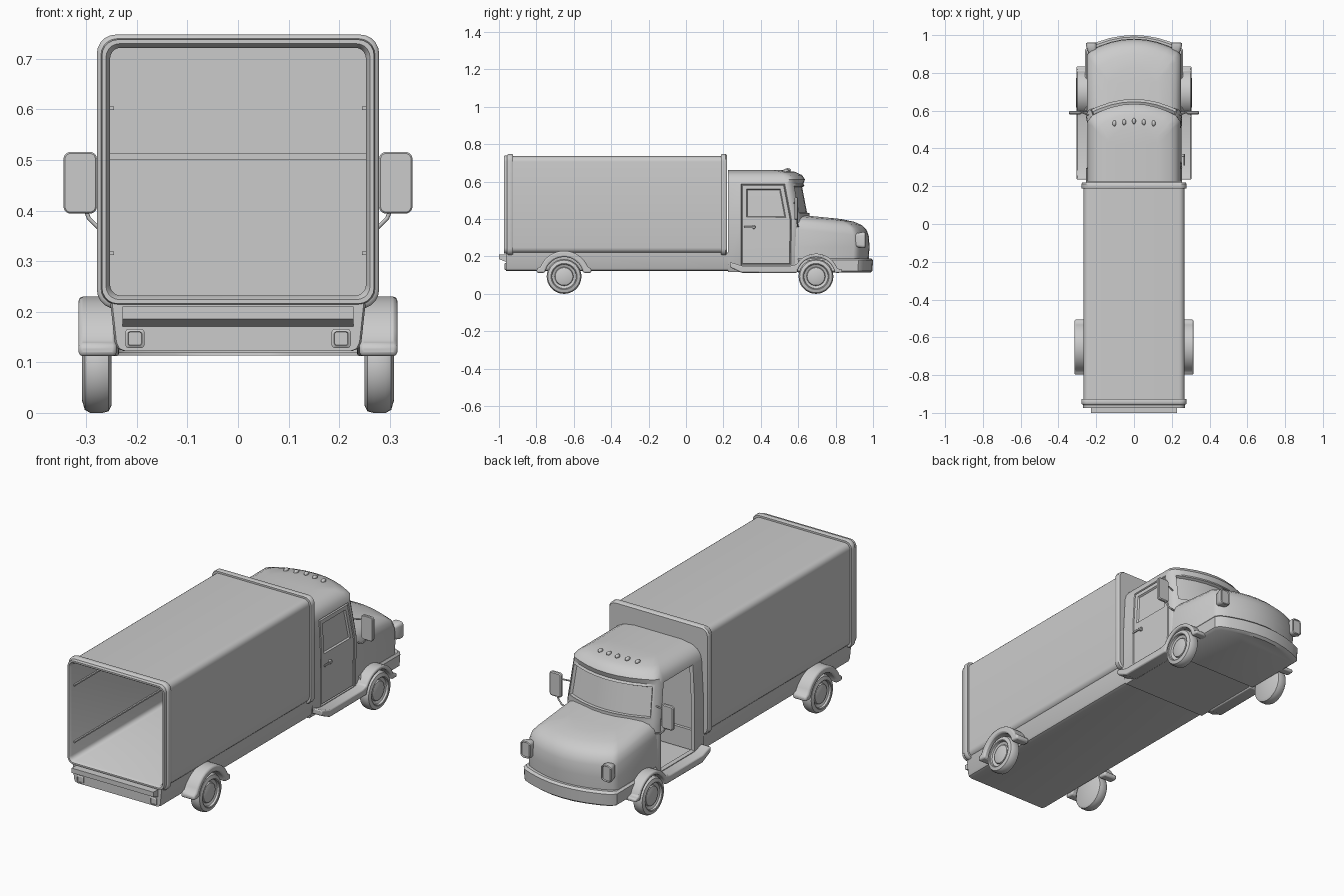
import bpy, bmesh, math
from mathutils import Vector, Matrix

if "Cube" in bpy.data.objects:
    bpy.data.objects.remove(bpy.data.objects["Cube"])


def finish(name, bm, fix=True, bevel=0, angle=38):
    if fix:
        bmesh.ops.recalc_face_normals(bm, faces=bm.faces)
    for f in bm.faces:
        f.smooth = True
    for e in bm.edges:
        if len(e.link_faces) == 2 and e.calc_face_angle(0) > math.radians(angle):
            e.smooth = False
    me = bpy.data.meshes.new(name)
    bm.to_mesh(me)
    bm.free()
    ob = bpy.data.objects.new(name, me)
    bpy.context.collection.objects.link(ob)
    if bevel:
        m = ob.modifiers.new("bevel", 'BEVEL')
        m.width, m.segments, m.limit_method = bevel, 2, 'ANGLE'
        m.angle_limit = math.radians(40)
    return ob


def rrect(cx, hw, z0, z1, r, y, n=5):
    """Rounded rectangle in the xz plane."""
    pts = []
    for k, (sx, z) in enumerate([(1, z1 - r), (-1, z1 - r), (-1, z0 + r), (1, z0 + r)]):
        for i in range(n + 1):
            a = math.pi / 2 * (k + i / n)
            pts.append((cx + sx * (hw - r) + r * math.cos(a), y, z + r * math.sin(a)))
    return pts


def loft(name, rings):
    """Closed rings skinned in order, capped at both ends."""
    bm = bmesh.new()
    vs = [[bm.verts.new(p) for p in r] for r in rings]
    n = len(rings[0])
    for a, b in zip(vs, vs[1:]):
        for i in range(n):
            bm.faces.new((a[i], a[(i + 1) % n], b[(i + 1) % n], b[i]))
    bm.faces.new(vs[0])
    bm.faces.new(vs[-1])
    return finish(name, bm)


def prism(name, yz, x0, x1, bevel=0):
    """Side profile extruded across x."""
    bm = bmesh.new()
    a = [bm.verts.new((x0, y, z)) for y, z in yz]
    b = [bm.verts.new((x1, y, z)) for y, z in yz]
    n = len(yz)
    for i in range(n):
        bm.faces.new((a[i], a[(i + 1) % n], b[(i + 1) % n], b[i]))
    bm.faces.new(a)
    bm.faces.new(b)
    return finish(name, bm, bevel=bevel)


def box(name, c, s, bevel=0):
    bm = bmesh.new()
    bmesh.ops.create_cube(bm, size=1, matrix=Matrix.Translation(c) @ Matrix.Diagonal((*s, 1)))
    return finish(name, bm, bevel=bevel)


def shell(rows, back, sweep, mids=lambda z, f: [], tilt=0, floor=True):
    """U-shaped plan sections (z, half width, front y) stacked upward, open at the back."""
    bm = bmesh.new()
    vs = []
    for z, w, f in rows:
        half = [(w, y) for y in [back] + mids(z, f)]
        for t in (1, .93, .75, .5, .25, 0):
            half.append((w * t, f - sweep * (1.2 if t == 1 else t * t)))
        ring = half + [(-x, y) for x, y in half[-2::-1]]
        vs.append([bm.verts.new((x, y, z + (tilt * (.95 - y) if z > .3 else 0))) for x, y in ring])
    grid = [[bm.faces.new((a[i], a[i + 1], b[i + 1], b[i])) for i in range(len(a) - 1)]
            for a, b in zip(vs, vs[1:])]
    bm.faces.new(vs[-1])
    if floor:
        bm.faces.new(vs[0][::-1])
    bm.normal_update()
    return bm, grid


def inset(bm, faces, t, d):
    bmesh.ops.inset_region(bm, faces=faces, thickness=t, depth=d, use_even_offset=True)
    bm.normal_update()


def arc(cy, cz, r, a0, a1, n=16):
    return [(cy + r * math.cos(math.radians(a0 + (a1 - a0) * i / n)),
             cz + r * math.sin(math.radians(a0 + (a1 - a0) * i / n))) for i in range(n + 1)]


# Cab with door, windscreen and an open left doorway
def door_cols(z, f):
    return [.295, min(.567 if z < .4 else .567 - (z - .4) * .2, f - .1)]


bm, g = shell([(.118, .24, .66), (.155, .254, .66), (.39, .255, .665), (.42, .254, .66),
               (.588, .245, .628), (.612, .238, .636), (.635, .222, .62), (.652, .19, .585),
               (.661, .13, .52)], .225, .07, door_cols)
screen = [g[3][i] for i in range(4, 12)]
door = [g[r][1] for r in (1, 2, 3)]
opening = [g[r][14] for r in (1, 2, 3)]
inset(bm, screen, .012, .004)
inset(bm, screen, .004, -.014)
inset(bm, door, .004, -.006)
inset(bm, door, .004, .006)
inset(bm, door[1:], .02, 0)
inset(bm, door[1:], .005, -.008)
inset(bm, opening, .008, -.014)
bmesh.ops.delete(bm, geom=opening, context='FACES')
finish("cab", bm, fix=False)

# Hood and front bumper
bm, g = shell([(.15, .25, .975), (.25, .25, .981), (.31, .248, .978), (.345, .24, .965),
               (.366, .222, .94), (.38, .19, .90), (.388, .13, .83)], .572, .07,
              tilt=.1, floor=False)
finish("hood", bm, fix=False, angle=45)
bm, g = shell([(.113, .245, .985), (.123, .258, .997), (.18, .26, 1.0), (.19, .252, .99)], .6, .065)
finish("front_bumper", bm, fix=False)

# Cargo box: inner skin, open rear rim, outer skin with two raised bands
loft("cargo_box", [rrect(0, .267 + d, .218 - d, .736 + d, .03 + d * .6, y) for y, d in [
    (.20, -.014), (-.962, -.014), (-.974, -.006), (-.974, .002), (-.957, .004), (-.955, .009),
    (-.95, .012), (-.932, .012), (-.926, .009), (-.926, 0), (.187, 0), (.187, .009), (.192, .012),
    (.212, .012), (.22, .006)]])
for s in (1, -1):
    for z in (.602, .316):
        box("cargo_rail", (s * .25, -.375, z), (.009, 1.15, .007))
box("cargo_front_strip", (0, .198, .507), (.506, .006, .011))

# Chassis skirt and rear step
loft("chassis", [[(x * k, y, z) for x, z in
                  [(.253, .222), (.244, .14), (.238, .127), (.225, .122),
                   (-.225, .122), (-.238, .127), (-.244, .14), (-.253, .222)]]
                 for y, k in [(-.963, .985), (-.955, 1), (.235, 1)]])
prism("rear_step", [(-1, .21), (-1, .186), (-.96, .17), (-.96, .21)], -.228, .228)

# Roof marker lights
for i in range(-2, 3):
    bm = bmesh.new()
    bmesh.ops.create_uvsphere(bm, u_segments=12, v_segments=8, radius=1, matrix=Matrix.Translation(
        (i * .052, .545 - abs(i) * .006, .662 - abs(i) * .002)) @ Matrix.Diagonal((.01, .016, .01, 1)))
    finish("roof_light", bm)

# Wheels: spun tyre and rim profile
TYRE = [(0, .25), (.078, .25), (.09, .256), (.093, .268), (.093, .292), (.087, .303), (.07, .308),
        (.066, .306), (.064, .296), (.05, .29), (.047, .297), (.03, .302), (0, .303)]


def wheel(name, s, y):
    bm = bmesh.new()
    vs = [bm.verts.new((s * x, y, .093 + r)) for r, x in TYRE]
    es = [bm.edges.new(p) for p in zip(vs, vs[1:])]
    bmesh.ops.spin(bm, geom=vs + es, cent=(0, y, .093), axis=(1, 0, 0), angle=math.tau, steps=36)
    bmesh.ops.remove_doubles(bm, verts=bm.verts, dist=1e-5)
    finish(name, bm)


def tube(name, pts, r):
    cu = bpy.data.curves.new(name, 'CURVE')
    cu.dimensions, cu.bevel_depth, cu.bevel_resolution, cu.use_fill_caps = '3D', r, 2, True
    sp = cu.splines.new('POLY')
    sp.points.add(len(pts) - 1)
    for p, q in zip(sp.points, pts):
        p.co = (*q, 1)
    bpy.context.collection.objects.link(bpy.data.objects.new(name, cu))


RY, FY = -.652, .695
rear = ([(RY + .146, .112), (RY + .146, .135)] + arc(RY, .093, .137, 22, 158)
        + [(RY - .146, .135), (RY - .146, .112)] + arc(RY, .093, .104, 169, 11))
front = ([(.235, .142), (.235, .17), (.30, .15), (.56, .15)] + arc(FY, .093, .122, 148, 20)
         + [(.835, .13), (.835, .113)] + arc(FY, .093, .103, 11, 169) + [(.3, .112)])

for s in (1, -1):
    wheel("rear_wheel", s, RY)
    wheel("front_wheel", s, FY)
    prism("rear_fender", rear, s * .24, s * .315, .008)
    prism("front_fender_and_running_board", front, s * .235, s * .304, .006)
    # Headlights and tail lights
    loft("headlight", [rrect(s * (.226 - k), h, .287 - v, .287 + v, r, y) for k, h, v, r, y in [
        (.012, .012, .02, .008, .885), (.004, .023, .037, .014, .915), (0, .028, .043, .017, .945),
        (0, .027, .042, .017, .957), (0, .023, .038, .014, .96), (0, .021, .035, .013, .955)]])
    loft("tail_light", [rrect(s * .204, h, .147 - h, .147 + h, h * .4, y) for h, y in [
        (.019, -.95), (.019, -.967), (.014, -.97), (.013, -.967)]])
    # Side mirrors on two arms
    loft("side_mirror", [rrect(s * .312, .033 - d, .394 + d, .516 - d, .014 - d, y) for d, y in [
        (.005, .598), (0, .594), (0, .584), (.003, .581)]])
    tube("mirror_lower_arm", [(s * .25, .6, .36), (s * .275, .597, .365), (s * .295, .595, .385),
                              (s * .305, .592, .41)], .004)
    tube("mirror_upper_arm", [(s * .235, .575, .485), (s * .27, .588, .488), (s * .31, .592, .488)], .004)

# Right door handle
box("door_handle", (.266, .34, .357), (.006, .062, .01), .002)
box("door_handle_mount", (.26, .362, .357), (.014, .014, .018), .003)
